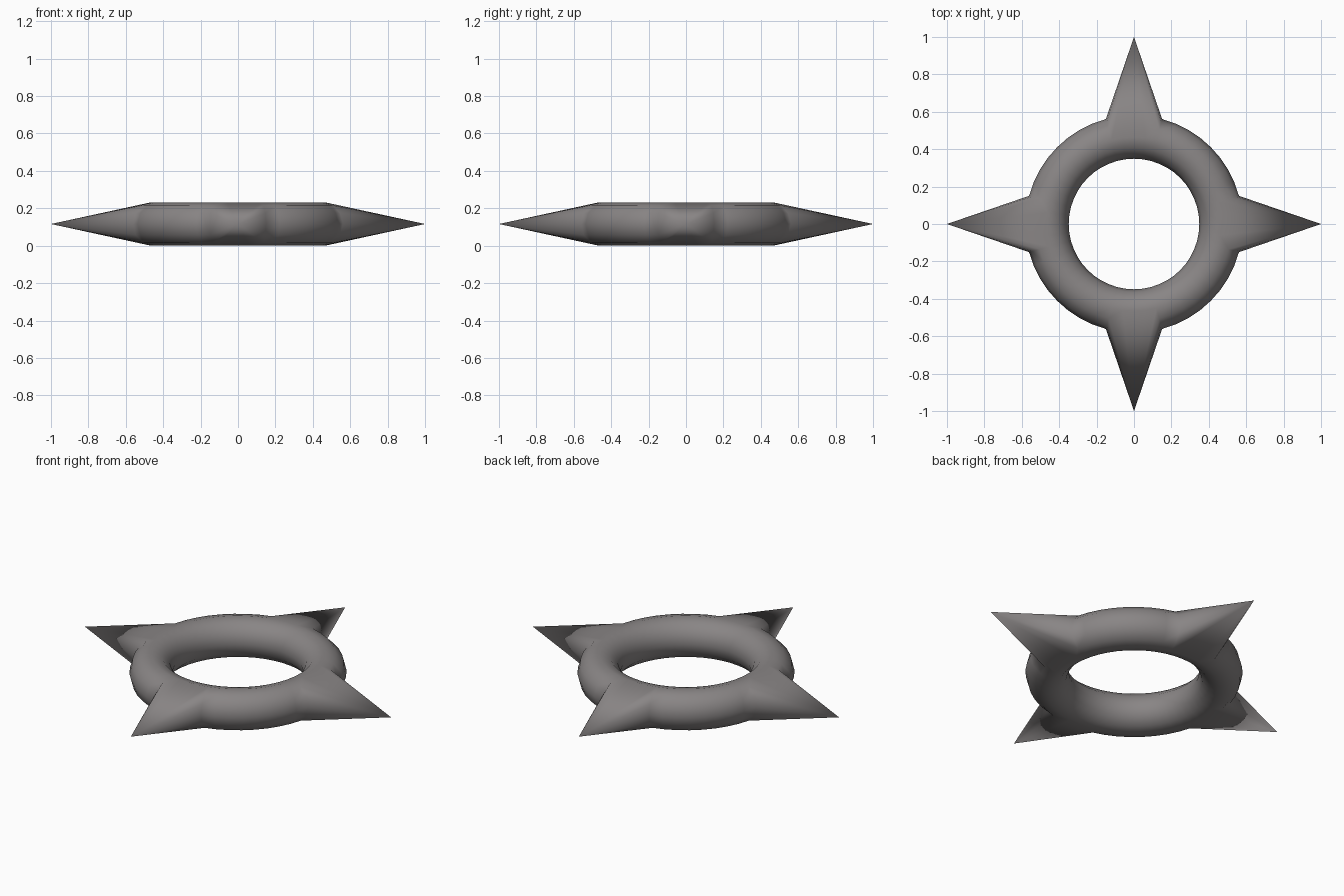
import bpy, bmesh, math
from mathutils import Vector

if "Cube" in bpy.data.objects:
    bpy.data.objects.remove(bpy.data.objects["Cube"])

R, r = 0.465, 0.116      # ring radius, tube radius
N, M = 48, 12            # segments around ring, around tube
ZC = 0.116

metal = bpy.data.materials.new("dark grey metal")
metal.diffuse_color = (0.25, 0.235, 0.235, 1)
metal.use_nodes = True
metal.node_tree.nodes["Principled BSDF"].inputs["Base Color"].default_value = metal.diffuse_color

# Ring: torus grid
bm = bmesh.new()
grid = []
for i in range(N):
    a = 2 * math.pi * i / N
    row = []
    for j in range(M):
        b = 2 * math.pi * j / M
        d = R + r * math.cos(b)
        row.append(bm.verts.new((d * math.cos(a), d * math.sin(a), ZC + r * math.sin(b))))
    grid.append(row)
for i in range(N):
    for j in range(M):
        k, l = (i + 1) % N, (j + 1) % M
        bm.faces.new((grid[i][j], grid[k][j], grid[k][l], grid[i][l]))

# Spikes: the outer half of a 30 degree sector is pulled to one point
for q in range(4):
    c = q * N // 4
    a = q * math.pi / 2
    inner = [grid[(c + i) % N][j % M] for i in (-1, 0, 1) for j in range(-2, 3)]
    bmesh.ops.pointmerge(bm, verts=inner,
                         merge_co=Vector((math.cos(a), math.sin(a), ZC)))

bmesh.ops.recalc_face_normals(bm, faces=bm.faces)
me = bpy.data.meshes.new("spiked_ring")
bm.to_mesh(me)
bm.free()
me.materials.append(metal)
for p in me.polygons:
    p.use_smooth = True
ob = bpy.data.objects.new("spiked_ring", me)
bpy.context.collection.objects.link(ob)
